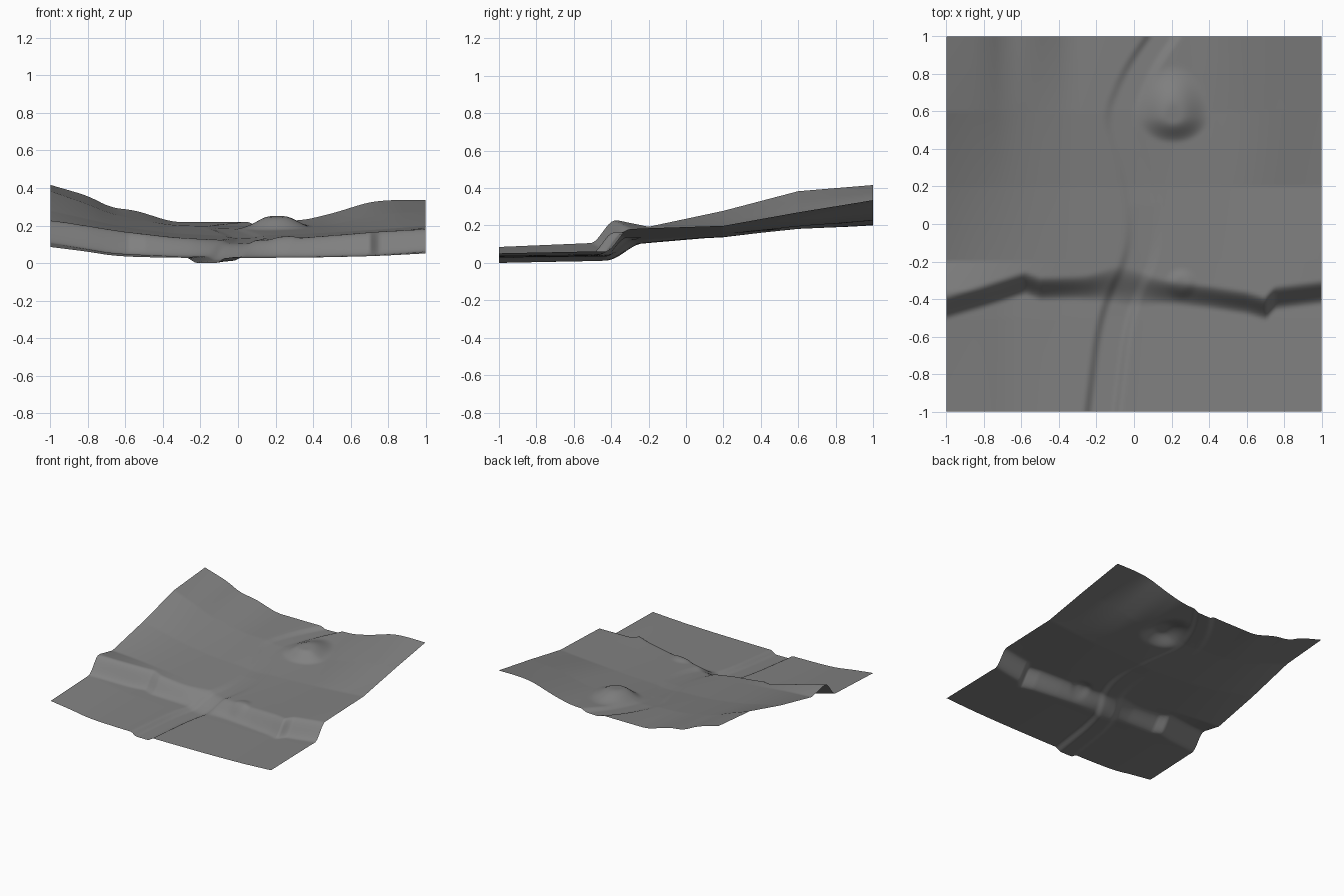
import bpy, bmesh, math

if "Cube" in bpy.data.objects:
    bpy.data.objects.remove(bpy.data.objects["Cube"])

# Terrain heights on a few cross-valley profiles (columns follow XS)
XS = [-1, -.8, -.68, -.55, -.35, 0, .35, .5, .7, .82, 1]
UPLAND = [
    (-.36, [.228, .205, .187, .165, .135, .112, .135, .148, .165, .172, .180]),
    (-.20, [.195, .183, .172, .160, .142, .120, .142, .152, .167, .175, .187]),
    (.20, [.280, .235, .208, .185, .160, .143, .157, .164, .177, .185, .200]),
    (.60, [.385, .315, .265, .235, .203, .193, .193, .205, .250, .268, .272]),
    (1.0, [.418, .360, .297, .283, .220, .220, .230, .265, .327, .338, .337]),
]
LOWLAND = [
    (-1.0, [.087, .062, .042, .034, .030, .028, .031, .033, .038, .043, .053]),
    (-.50, [.108, .076, .055, .047, .039, .035, .036, .039, .044, .050, .063]),
]
# Cliff line y(x), river line x(y) and river depth(y)
CLIFF = [(-1, -.445), (-.8, -.385), (-.58, -.315), (-.5, -.345), (-.25, -.34), (-.1, -.325),
         (.1, -.355), (.4, -.39), (.6, -.42), (.7, -.45), (.75, -.395), (1, -.365)]
RIVER = [(-1, -.17), (-.6, -.12), (-.4, -.07), (-.2, .03), (0, .06), (.25, .02),
         (.57, -.08), (.83, .03), (1, .15)]
DEPTH = [(-1, .027), (-.5, .024), (-.15, .012), (.1, .005), (.4, .006), (.7, .012), (1, .02)]


def lerp_path(pts, t):
    """Piecewise linear lookup, clamped at both ends."""
    if t <= pts[0][0]:
        return pts[0][1]
    for (a, va), (b, vb) in zip(pts, pts[1:]):
        if t <= b:
            return va + (vb - va) * (t - a) / (b - a)
    return pts[-1][1]


def soft_path(pts, t, w):
    """Lookup averaged over a small window, rounding the corners."""
    return sum(lerp_path(pts, t + w * i / 3) for i in range(-3, 4)) / 7


def smooth(a, b, t):
    t = min(1, max(0, (t - a) / (b - a)))
    return t * t * (3 - 2 * t)


def table(rows, x, y):
    w = min(.05, 1 - abs(x))
    return lerp_path([(ry, soft_path(list(zip(XS, zs)), x, w)) for ry, zs in rows], y)


def height(x, y):
    # Lowland and upland joined by the cliff, gentler where the river crosses
    yc = lerp_path(CLIFF, x)
    gentle = .04 * math.exp(-((x + .05) / .15) ** 2)
    k = smooth(yc - .065 - gentle, yc + .065 + gentle, y)
    z = table(LOWLAND, x, y) * (1 - k) + table(UPLAND, x, y) * k
    # River bed
    d = abs(x - soft_path(RIVER, y, min(.09, 1 - abs(y))))
    z -= lerp_path(DEPTH, y) * (1 - smooth(.05, .105, d))
    # Knoll with a steep front and a long back
    dy = y - .57
    r = math.hypot((x - .21) / .19, dy / (.14 if dy < 0 else .28))
    z += .058 * (1 - smooth(.2, 1, r))
    # Rock ledge on the cliff
    r = math.hypot((x - .25) / .09, (y + .32) / .09)
    z += .012 * (1 - smooth(.3, 1, r))
    return z


# Terrain sheet
bm = bmesh.new()
bmesh.ops.create_grid(bm, x_segments=140, y_segments=140, size=1)
for v in bm.verts:
    v.co.z = height(v.co.x, v.co.y)
low = min(v.co.z for v in bm.verts)
for v in bm.verts:
    v.co.z -= low
for f in bm.faces:
    f.smooth = True
mesh = bpy.data.meshes.new("terrain")
bm.to_mesh(mesh)
bm.free()
terrain = bpy.data.objects.new("terrain", mesh)
bpy.context.collection.objects.link(terrain)

# Dark grey ground
ground = bpy.data.materials.new("dark_ground")
ground.diffuse_color = (.22, .22, .22, 1)
ground.use_nodes = True
ground.node_tree.nodes["Principled BSDF"].inputs["Base Color"].default_value = ground.diffuse_color
mesh.materials.append(ground)
